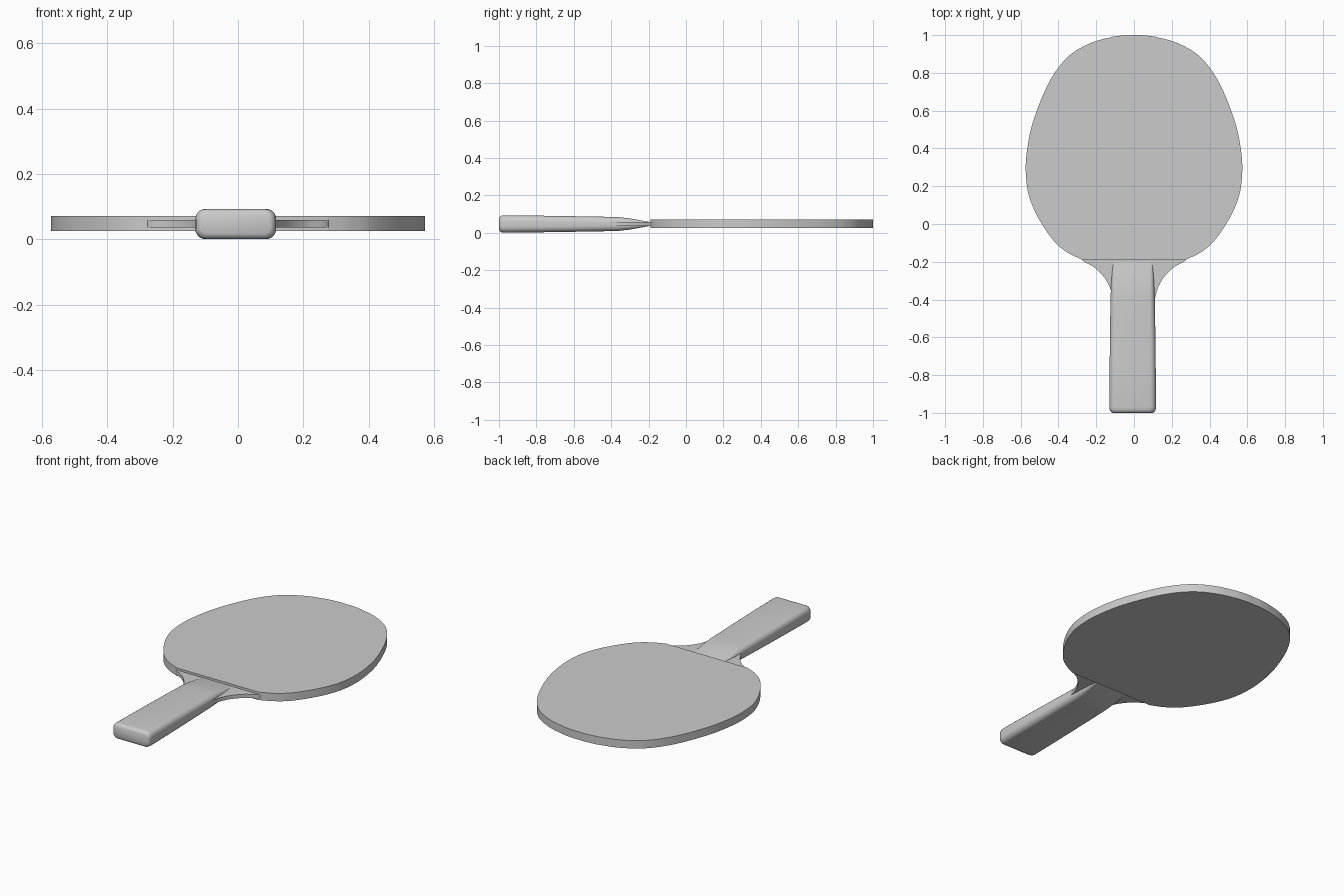
import bpy, bmesh, math
from mathutils import Vector

if "Cube" in bpy.data.objects:
    bpy.data.objects.remove(bpy.data.objects["Cube"])


def smooth_curve(pts, steps=6):
    """Catmull-Rom curve through 2D points."""
    p = [Vector(q) for q in pts]
    p = [2 * p[0] - p[1]] + p + [2 * p[-1] - p[-2]]
    out = []
    for i in range(1, len(p) - 2):
        a, b, c, d = p[i - 1:i + 3]
        for k in range(steps):
            t = k / steps
            out.append(0.5 * (2 * b + (c - a) * t + (2 * a - 5 * b + 4 * c - d) * t * t
                              + (3 * b - a - 3 * c + d) * t ** 3))
    return out + [p[-2]]


def loft(name, rings, angle=35):
    """Skin a list of equal-length vertex rings and cap both ends."""
    bm = bmesh.new()
    loops = [[bm.verts.new(v) for v in r] for r in rings]
    n = len(loops[0])
    for a, b in zip(loops, loops[1:]):
        for i in range(n):
            j = (i + 1) % n
            bm.faces.new((a[i], a[j], b[j], b[i]))
    bm.faces.new(loops[0])
    bm.faces.new(loops[-1])
    bmesh.ops.recalc_face_normals(bm, faces=bm.faces)
    mesh = bpy.data.meshes.new(name)
    bm.to_mesh(mesh)
    bm.free()
    ob = bpy.data.objects.new(name, mesh)
    bpy.context.collection.objects.link(ob)
    bpy.ops.object.select_all(action='DESELECT')
    ob.select_set(True)
    bpy.context.view_layer.objects.active = ob
    bpy.ops.object.shade_smooth_by_angle(angle=math.radians(angle))
    return ob


def slab(name, outline, z0, z1):
    return loft(name, [[(p.x, p.y, z) for p in outline] for z in (z0, z1)])


def mirrored(half):
    return half + [Vector((-p.x, p.y)) for p in reversed(half) if p.x > 1e-5]


MID = 0.048

# Blade: rounded outline cut straight at the bottom
right = smooth_curve([(0.27, -0.19), (0.345, -0.155), (0.42, -0.095), (0.50, 0.02),
                      (0.55, 0.13), (0.57, 0.23), (0.57, 0.36), (0.535, 0.54),
                      (0.45, 0.75), (0.35, 0.885), (0.23, 0.958), (0.11, 0.992)])
blade = mirrored(right + smooth_curve([(0.11, 0.992), (0.055, 0.999), (0, 1.0)], 3)[1:])
slab("blade", blade, 0.025, 0.072)

# Neck: thin core flaring from the handle to the blade
neck = smooth_curve([(0.09, -0.46), (0.112, -0.39), (0.128, -0.335), (0.16, -0.28),
                     (0.21, -0.23), (0.275, -0.19), (0.275, -0.15)])
slab("neck", mirrored(neck), MID - 0.011, MID + 0.011)


# Handle: rounded rectangle sections, tapering into the neck
def section(y, cx, w, h, r, seg=5):
    ring = []
    for q, (sx, sz) in enumerate([(1, 1), (-1, 1), (-1, -1), (1, -1)]):
        for k in range(seg + 1):
            a = (q + k / seg) * math.pi / 2
            ring.append((cx + sx * (w - r) + r * math.cos(a), y,
                         MID - 0.001 + sz * (h - r) + r * math.sin(a)))
    return ring


stations = [(-1.0, 0.106, 0.030, 0.022), (-0.995, 0.115, 0.040, 0.028),
            (-0.986, 0.121, 0.045, 0.031), (-0.97, 0.124, 0.0465, 0.032),
            (-0.75, 0.122, 0.044, 0.031), (-0.5, 0.119, 0.040, 0.030),
            (-0.40, 0.117, 0.038, 0.029), (-0.36, 0.116, 0.0365, 0.028),
            (-0.31, 0.114, 0.031, 0.024), (-0.25, 0.110, 0.021, 0.016),
            (-0.19, 0.105, 0.010, 0.007)]
loft("handle", [section(y, -0.007, w, h, r) for y, w, h, r in stations], 40)
